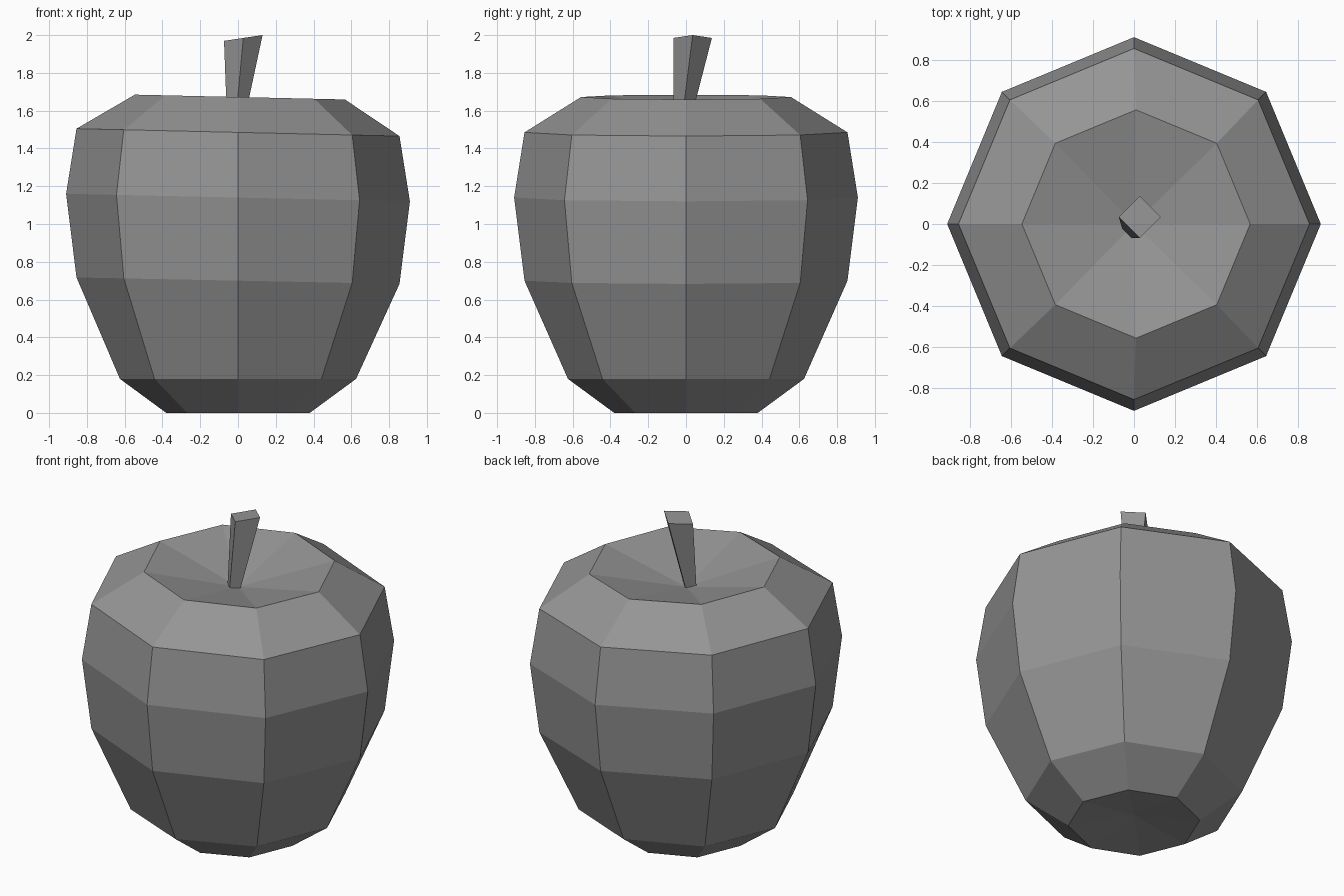
import bpy, bmesh
from math import cos, sin, pi

cube = bpy.data.objects.get("Cube")
if cube:
    bpy.data.objects.remove(cube, do_unlink=True)

# One plain grey for everything
grey = bpy.data.materials.new("mid grey")
grey.use_nodes = True
colour = (0.30, 0.30, 0.30, 1)
grey.diffuse_color = colour
grey.node_tree.nodes["Principled BSDF"].inputs["Base Color"].default_value = colour


def add_ring(bm, x, y, z, radius, sides, tilt):
    """Polygon ring with corners on the axes, sloping along x by tilt."""
    angles = [2 * pi * i / sides for i in range(sides)]
    return [bm.verts.new((x + radius * cos(a), y + radius * sin(a),
                          z + tilt * radius * cos(a))) for a in angles]


def loft(name, rings, sides, bottom_apex=None, top_apex=None):
    """Skin a stack of rings; ends are flat caps or fans to an apex."""
    bm = bmesh.new()
    loops = [add_ring(bm, *r[:4], sides, r[4]) for r in rings]
    for low, high in zip(loops, loops[1:]):
        for i in range(sides):
            j = (i + 1) % sides
            bm.faces.new((low[i], low[j], high[j], high[i]))
    for loop, apex in ((loops[0][::-1], bottom_apex), (loops[-1], top_apex)):
        if apex is None:
            bm.faces.new(loop)
        else:
            tip = bm.verts.new(apex)
            for i in range(sides):
                bm.faces.new((loop[i], loop[(i + 1) % sides], tip))
    bmesh.ops.recalc_face_normals(bm, faces=bm.faces)
    mesh = bpy.data.meshes.new(name)
    bm.to_mesh(mesh)
    bm.free()
    mesh.materials.append(grey)
    obj = bpy.data.objects.new(name, mesh)
    bpy.context.collection.objects.link(obj)
    return obj


# Fruit body: x, y, z, radius, tilt of each ring, with dimples at both ends
body = [
    (0, 0, 0.00, 0.38, 0),
    (0, 0, 0.18, 0.625, 0),
    (0, 0, 0.70, 0.855, -0.02),
    (0, 0, 1.14, 0.91, -0.022),
    (0, 0, 1.485, 0.855, -0.023),
    (0.01, 0, 1.672, 0.556, -0.023),
]
loft("fruit_body", body, 8, bottom_apex=(0, 0, 0.05), top_apex=(0, 0, 1.54))

# Stem: square, leaning and widening upwards
stem = [
    (-0.015, -0.025, 1.52, 0.042, 0),
    (0.028, 0.035, 1.985, 0.102, 0.15),
]
loft("stem", stem, 4)
